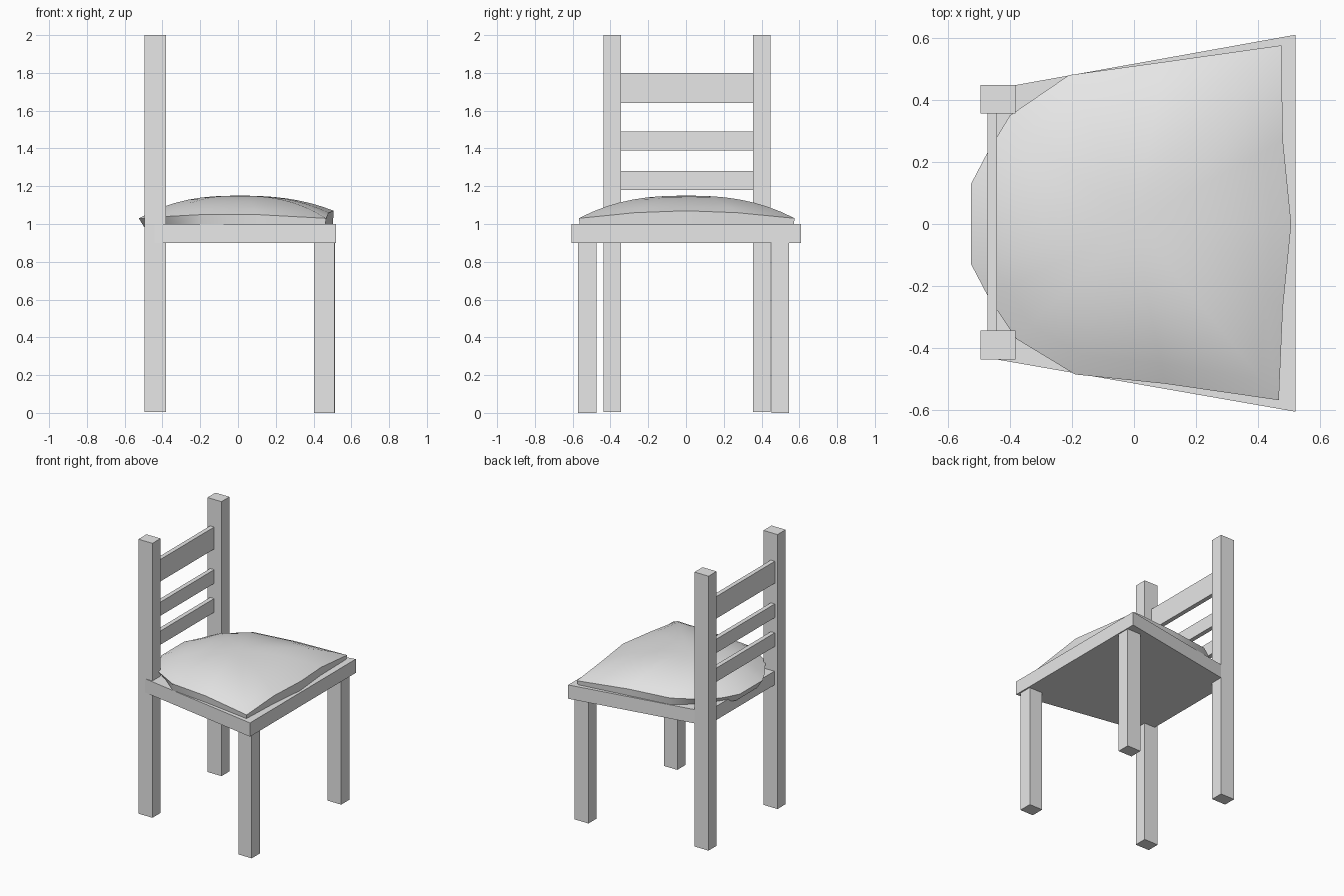
import bpy
import bmesh
from math import radians

default = bpy.data.objects.get("Cube")
if default:
    bpy.data.objects.remove(default, do_unlink=True)

grey = bpy.data.materials.new("plain_grey")
grey.use_nodes = True
grey.diffuse_color = (0.8, 0.8, 0.8, 1)
grey.node_tree.nodes["Principled BSDF"].inputs["Base Color"].default_value = (0.8, 0.8, 0.8, 1)


def finish(name, bm):
    """Turn a bmesh into a named object with the shared material."""
    bmesh.ops.recalc_face_normals(bm, faces=bm.faces)
    mesh = bpy.data.meshes.new(name)
    bm.to_mesh(mesh)
    bm.free()
    mesh.materials.append(grey)
    obj = bpy.data.objects.new(name, mesh)
    bpy.context.collection.objects.link(obj)
    return obj


def loft(name, rings, tip=None):
    """Skin a stack of rings, capping the start and closing the end flat or at a tip."""
    bm = bmesh.new()
    loops = [[bm.verts.new(p) for p in ring] for ring in rings]
    n = len(loops[0])
    for low, high in zip(loops, loops[1:]):
        for i in range(n):
            j = (i + 1) % n
            bm.faces.new((low[i], low[j], high[j], high[i]))
    bm.faces.new(loops[0][::-1])
    if tip is None:
        bm.faces.new(loops[-1])
    else:
        top = bm.verts.new(tip)
        for i in range(n):
            bm.faces.new((loops[-1][i], loops[-1][(i + 1) % n], top))
    return finish(name, bm)


def prism(name, outline, z0, z1):
    return loft(name, [[(x, y, z) for x, y in outline] for z in (z0, z1)])


def box(name, x0, x1, y0, y1, z0, z1):
    return prism(name, [(x0, y0), (x1, y0), (x1, y1), (x0, y1)], z0, z1)


# Tall back posts and short front legs
box("back_post_near", -0.495, -0.382, -0.437, -0.344, 0.005, 2.0)
box("back_post_far", -0.495, -0.382, 0.356, 0.448, 0.005, 2.0)
box("front_leg_near", 0.402, 0.51, -0.571, -0.474, 0, 0.9)
box("front_leg_far", 0.402, 0.513, 0.453, 0.546, 0, 0.9)

# Backrest rails
for name, z0, z1 in (("lower_rail", 1.18, 1.28), ("middle_rail", 1.39, 1.49), ("top_rail", 1.64, 1.8)):
    box(name, -0.473, -0.441, -0.36, 0.37, z0, z1)

# Tapered seat board
prism("seat", [(-0.47, -0.432), (0.52, -0.605), (0.52, 0.61), (-0.47, 0.432)], 0.9, 1.0)

# Domed cushion: outline x, y, rim height, underside height
outline = [
    (-0.525, -0.13, 1.03, 0.97), (-0.47, -0.235, 1.03, 0.98),
    (-0.38, -0.37, 1.04, 0.99), (-0.19, -0.485, 1.05, 0.985),
    (0.1, -0.515, 1.05, 1.0), (0.467, -0.568, 1.03, 1.0),
    (0.48, -0.27, 1.06, 1.0), (0.507, 0, 1.07, 1.0),
    (0.48, 0.27, 1.06, 1.0), (0.475, 0.576, 1.03, 1.0),
    (0.1, 0.523, 1.05, 1.0), (-0.21, 0.48, 1.05, 0.985),
    (-0.4, 0.35, 1.04, 0.99), (-0.47, 0.235, 1.03, 0.98),
    (-0.525, 0.13, 1.03, 0.97),
]
crown = 1.15
under = []
for x, y, rim, base in outline:
    k = 0.93 if x < -0.3 else 0.99
    under.append((x * k, y * k, base))
rings = [under]
for step in range(8):
    f = 1 - step / 8
    rings.append([(x * f, y * f, rim + (crown - rim) * (1 - f ** 2.5))
                  for x, y, rim, base in outline])
cushion = loft("cushion", rings, (0, 0, crown))

bpy.ops.object.select_all(action="DESELECT")
cushion.select_set(True)
bpy.context.view_layer.objects.active = cushion
bpy.ops.object.shade_smooth_by_angle(angle=radians(35))
